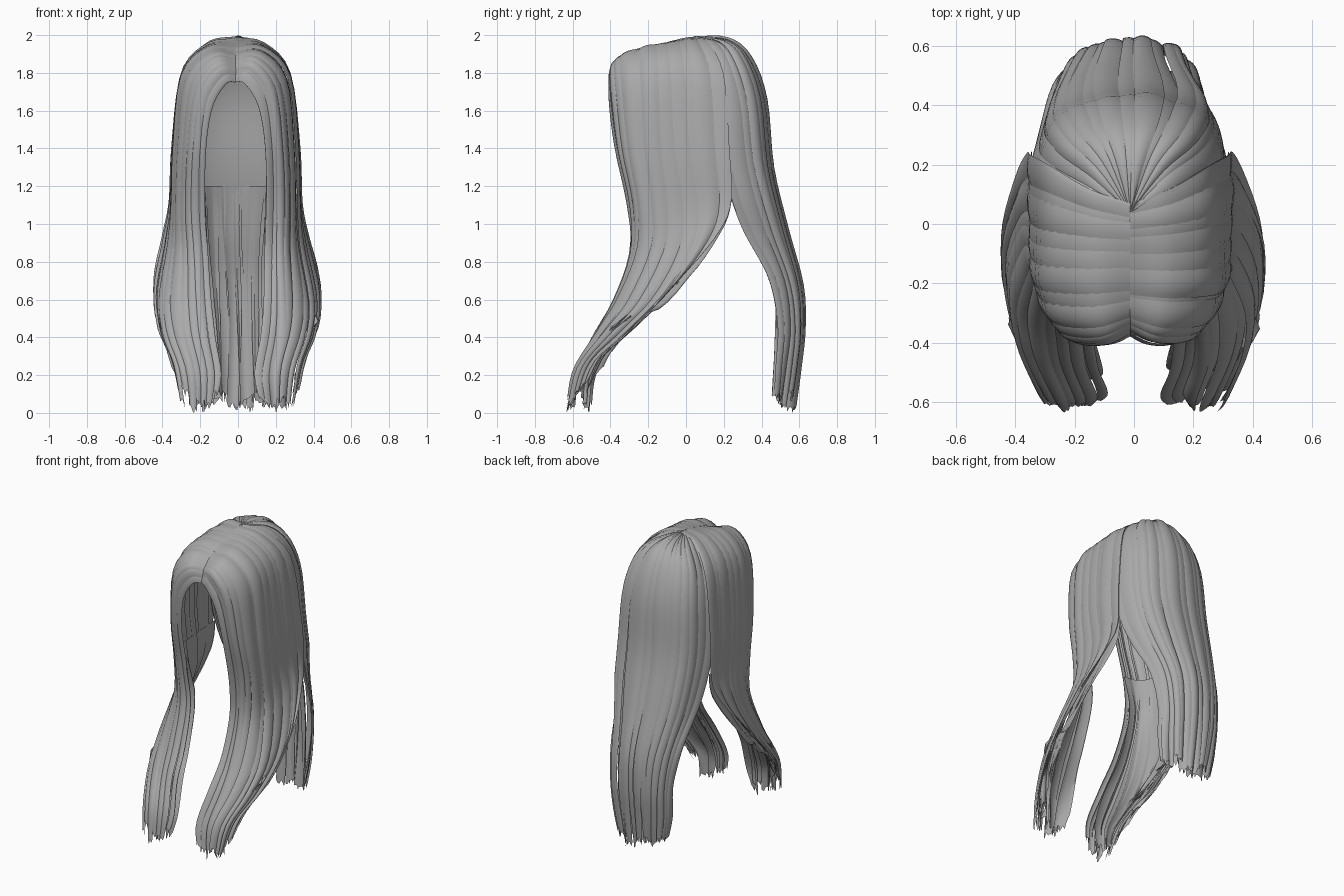
import bpy, math, random
from mathutils import Vector

if "Cube" in bpy.data.objects:
    bpy.data.objects.remove(bpy.data.objects["Cube"])

random.seed(11)
hair = bpy.data.materials.new("hair_grey")
hair.diffuse_color = (0.4, 0.4, 0.4, 1)
hair.use_nodes = True
hair.node_tree.nodes["Principled BSDF"].inputs["Base Color"].default_value = hair.diffuse_color

# Guide strands, root to tip, for the right half. Side: front edge to back edge
SIDE = [
    [(0, -.375, 1.75), (.05, -.395, 1.74), (.12, -.395, 1.62), (.155, -.365, 1.4), (.16, -.30, 1.1),
     (.15, -.28, .85), (.14, -.36, .6), (.12, -.48, .4), (.09, -.56, .2), (.12, -.59, .05)],
    [(0, -.34, 1.85), (.10, -.38, 1.86), (.21, -.375, 1.72), (.25, -.34, 1.4), (.26, -.28, 1.1),
     (.25, -.28, .85), (.25, -.37, .6), (.24, -.47, .42), (.2, -.58, .22), (.2, -.61, .03)],
    [(0, -.22, 1.92), (.14, -.23, 1.92), (.275, -.22, 1.77), (.315, -.2, 1.4), (.325, -.16, 1.1),
     (.34, -.16, .88), (.385, -.28, .6), (.37, -.42, .42), (.31, -.56, .24), (.28, -.61, .04)],
    [(0, -.05, 1.975), (.15, -.04, 1.95), (.285, -.02, 1.80), (.335, 0, 1.4), (.345, .04, 1.1),
     (.38, .02, .9), (.43, -.12, .64), (.41, -.32, .43), (.35, -.48, .28), (.31, -.56, .10)],
    [(0, .07, 1.992), (.14, .12, 1.96), (.275, .2, 1.79), (.33, .23, 1.4), (.345, .24, 1.12),
     (.38, .17, .95), (.43, 0, .74), (.43, -.2, .53), (.37, -.37, .37), (.29, -.47, .2)],
]
# Back: side edge to centre
BACK = [
    [(0, .04, 1.99), (.14, .09, 1.957), (.26, .14, 1.80), (.315, .17, 1.6), (.33, .20, 1.3),
     (.31, .29, 1.0), (.28, .44, .72), (.25, .49, .47), (.24, .48, .25), (.2, .47, .06)],
    [(0, .04, 1.99), (.10, .2, 1.96), (.18, .29, 1.86), (.22, .36, 1.65), (.23, .40, 1.3),
     (.21, .48, .98), (.17, .57, .68), (.16, .59, .45), (.15, .57, .25), (.13, .54, .05)],
    [(0, .04, 1.99), (0, .22, 1.98), (0, .34, 1.88), (0, .42, 1.66), (0, .455, 1.3),
     (0, .53, .98), (0, .61, .68), (0, .62, .45), (0, .6, .25), (0, .57, .02)],
]
# Under layer of the back, starting at the nape
NAPE = [
    [(.26, .30, 1.2), (.24, .38, .95), (.2, .47, .7), (.2, .48, .4), (.19, .47, .06)],
    [(.13, .40, 1.2), (.12, .45, .95), (.11, .50, .7), (.1, .51, .4), (.1, .49, .06)],
    [(0, .44, 1.2), (0, .48, .95), (0, .53, .7), (0, .53, .4), (0, .51, .03)],
]


def mirrored(guides):
    """Right half plus its mirror image, as one sheet across the back."""
    return guides + [[(-x, y, z) for x, y, z in row] for row in guides[-2::-1]]


def spline(pts, t):
    """Smooth curve through points, straight beyond the ends."""
    n = len(pts) - 1
    i = min(max(int(t), 0), n - 1)
    f = t - i
    b, c = pts[i], pts[i + 1]
    a = pts[i - 1] if i > 0 else 2 * b - c
    d = pts[i + 2] if i + 2 <= n else 2 * c - b
    return b + 0.5 * f * ((c - a) + f * ((2 * a - 5 * b + 4 * c - d) + f * (3 * (b - c) + d - a)))


def sheet(guides):
    g = [[Vector(p) for p in row] for row in guides]
    nt, nu = len(g[0]) - 1, len(g) - 1
    return lambda u, t: spline([spline(r, t * nt) for r in g], u * nu)


def clamp(v):
    return min(max(v, 0), 1)


def hair_sheet(name, guides, count, side=1, inset=0.0, start=0.0, end=1.0, bulge=.009,
               rows=36, cols=6, narrow=0.0, short=0.0, ragged=1.0):
    """Cover a guide surface with overlapping arched ribbons with ragged tips."""
    surf = sheet(guides)
    verts, faces = [], []
    for k in range(count):
        mid = (k + .5) / count + random.uniform(-.15, .15) / count * ragged
        half = (.5 + random.uniform(.22, .45) * ragged) / count
        lift = random.uniform(-.007, .006) * ragged - inset
        tip = end + random.uniform(-.035, .01) * ragged - short * clamp(mid * 2 - 1)
        phase = random.uniform(0, 6.28)
        jag = [random.uniform(-.02, .012) * ragged for _ in range(cols + 1)]
        twist = random.uniform(-.022, .022) * ragged
        base = len(verts)
        for i in range(rows + 1):
            f = i / rows
            wave = .3 / count * math.sin(5 * f + phase) * f * ragged
            for j in range(cols + 1):
                s = 2 * j / cols - 1
                t = start + (tip - start) * f + jag[j] * max(0, f - .93) * 14
                u = clamp(mid + s * half * (1 - .2 * f * ragged) + wave)
                p = surf(u, t)
                e = .01
                du = surf(min(u + e, 1), t) - surf(max(u - e, 0), t)
                dt = surf(u, t + e) - surf(u, t - e)
                n = dt.cross(du)
                n = n.normalized() if n.length > 1e-7 else Vector((0, 0, 1))
                grow = min(1, .35 + f * 4)
                # ribbons arch outward and twist slightly towards the tip
                depth = lift - inset * 1.6 * f * ragged
                p = p + n * ((depth + bulge * (1 - s * s)) * grow + s * twist * f * f)
                x = p.x * side
                if x > 0:
                    x *= 1 - narrow * clamp((1.1 - p.z) / .3)
                x -= .013 * clamp((p.z - .5) / .5)
                verts.append((x, p.y, max(p.z, 0)))
        w = cols + 1
        for i in range(rows):
            for j in range(cols):
                q = base + i * w + j
                quad = (q, q + w, q + w + 1, q + 1)
                faces.append(quad if side > 0 else quad[::-1])
    me = bpy.data.meshes.new(name)
    me.from_pydata(verts, [], faces)
    me.materials.append(hair)
    ob = bpy.data.objects.new(name, me)
    bpy.context.collection.objects.link(ob)
    bpy.context.view_layer.objects.active = ob
    ob.select_set(True)
    bpy.ops.object.shade_smooth_by_angle(angle=.9)
    ob.select_set(False)


# Side locks with a thinner layer beneath
for label, side, short in (("right", 1, 0), ("left", -1, .08)):
    hair_sheet("side_lock_" + label, SIDE, 12, side, short=short)
    hair_sheet("side_under_layer_" + label, SIDE, 7, side, inset=.03, start=.42, rows=24)

# Back of the head in one sheet, the smooth cap inside it, and the layer below the nape
hair_sheet("back_lock", mirrored(BACK), 15, narrow=.12)
hair_sheet("scalp_cap", mirrored(BACK), 1, inset=.035, end=.51, bulge=0, rows=20, cols=24, ragged=0)
hair_sheet("nape_layer", mirrored(NAPE), 8, rows=20, narrow=.08)
